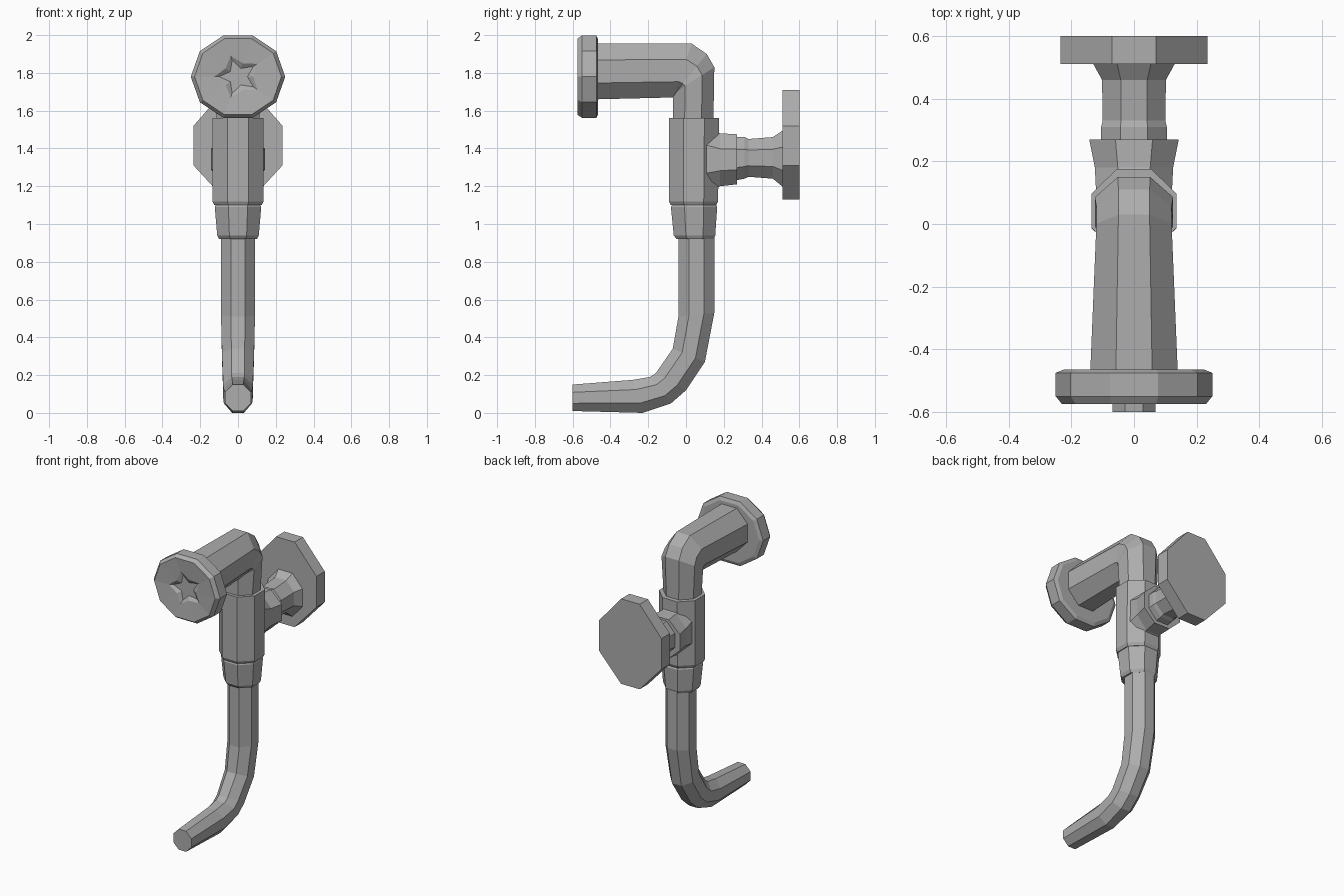
import bpy
import bmesh
import math
from mathutils import Vector

cube = bpy.data.objects.get("Cube")
if cube:
    bpy.data.objects.remove(cube, do_unlink=True)

GREY = (0.42, 0.42, 0.42, 1)
metal = bpy.data.materials.new("grey metal")
metal.use_nodes = True
metal.diffuse_color = GREY
metal.node_tree.nodes["Principled BSDF"].inputs["Base Color"].default_value = GREY


def section(y0, z0, y1, z1, rx, n=8):
    """Flat-sided ring between two opposite points in the side plane."""
    mid = Vector((0, (y0 + y1) / 2, (z0 + z1) / 2))
    across = Vector((0, (y1 - y0) / 2, (z1 - z0) / 2))
    grow = 1 / math.cos(math.pi / n)
    ring = []
    for i in range(n):
        a = math.tau * (i + 0.5) / n
        ring.append(mid + (Vector((rx, 0, 0)) * math.cos(a) + across * math.sin(a)) * grow)
    return ring


def loft(name, rings):
    """Skin a series of rings and cap both ends."""
    bm = bmesh.new()
    loops = [[bm.verts.new(p) for p in ring] for ring in rings]
    for a, b in zip(loops, loops[1:]):
        for i in range(len(a)):
            j = (i + 1) % len(a)
            bm.faces.new((a[i], a[j], b[j], b[i]))
    bm.faces.new(loops[0])
    bm.faces.new(loops[-1])
    bmesh.ops.recalc_face_normals(bm, faces=bm.faces)
    mesh = bpy.data.meshes.new(name)
    bm.to_mesh(mesh)
    bm.free()
    mesh.materials.append(metal)
    obj = bpy.data.objects.new(name, mesh)
    bpy.context.collection.objects.link(obj)
    return obj


def pipe(name, specs):
    return loft(name, [section(*s) for s in specs])


# Curved spout
pipe("spout", [
    (-0.04, 0.95, 0.15, 0.95, 0.09),
    (-0.04, 0.51, 0.15, 0.53, 0.09),
    (-0.07, 0.34, 0.10, 0.27, 0.085),
    (-0.16, 0.21, 0.00, 0.12, 0.08),
    (-0.19, 0.19, -0.08, 0.05, 0.08),
    (-0.28, 0.175, -0.23, 0.0, 0.075),
    (-0.60, 0.15, -0.60, 0.01, 0.068),
])

# Collar under the body
pipe("lower_collar", [
    (-0.05, 0.92, 0.145, 0.92, 0.10),
    (-0.065, 0.94, 0.155, 0.94, 0.11),
    (-0.08, 1.09, 0.165, 1.09, 0.123),
    (-0.07, 1.11, 0.155, 1.11, 0.115),
])

# Valve body
pipe("valve_body", [
    (-0.08, 1.10, 0.16, 1.10, 0.125),
    (-0.09, 1.12, 0.17, 1.12, 0.135),
    (-0.09, 1.56, 0.175, 1.56, 0.135),
])

# Upper elbow pipe
pipe("upper_elbow", [
    (-0.07, 1.54, 0.145, 1.54, 0.112),
    (-0.07, 1.69, 0.15, 1.83, 0.125),
    (-0.07, 1.68, 0.11, 1.90, 0.12),
    (-0.07, 1.67, 0.03, 1.955, 0.12),
    (-0.48, 1.66, -0.48, 1.955, 0.14),
])

# Rear branch and stem
pipe("rear_branch", [
    (0.08, 1.15, 0.08, 1.54, 0.12),
    (0.18, 1.20, 0.18, 1.48, 0.125),
    (0.27, 1.21, 0.27, 1.475, 0.143),
])
pipe("rear_stem", [
    (0.26, 1.23, 0.26, 1.46, 0.105),
    (0.31, 1.24, 0.31, 1.46, 0.105),
    (0.33, 1.25, 0.33, 1.45, 0.10),
    (0.46, 1.24, 0.46, 1.46, 0.102),
    (0.52, 1.19, 0.52, 1.50, 0.135),
])

# Wall flange, a tall plate with clipped corners
half = [(0.07, 1.71), (0.235, 1.52), (0.235, 1.31), (0.07, 1.13)]
outline = half + [(-x, z) for x, z in reversed(half)]
loft("wall_flange", [[Vector((x, y, z)) for x, z in outline] for y in (0.51, 0.60)])


# Handle disc with a shallow star-shaped dent in its face
def disc_ring(y, scale, star=1.0):
    pts = []
    for i in range(10):
        a = math.tau * (i + 0.5) / 10 + math.pi / 2
        s = scale * (star if i % 2 else 1)
        pts.append(Vector((0.25 * s * math.cos(a), y, 1.78 + 0.23 * s * math.sin(a))))
    return pts


loft("handle_disc", [
    disc_ring(-0.465, 0.90),
    disc_ring(-0.475, 1.0),
    disc_ring(-0.55, 1.0),
    disc_ring(-0.575, 0.92),
    disc_ring(-0.565, 0.5, 0.65),
    disc_ring(-0.55, 0.4, 0.5),
])
